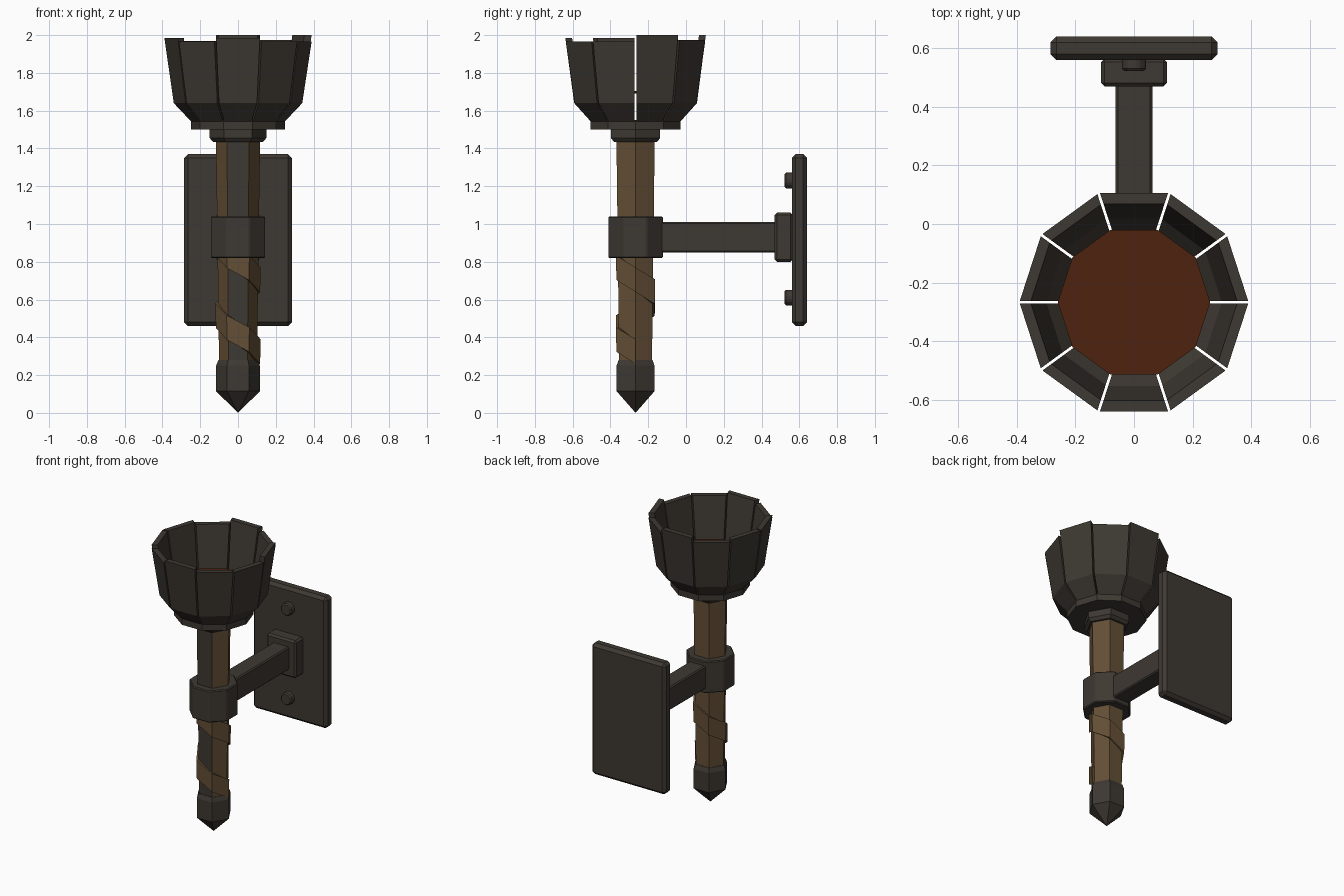
import bpy
import bmesh
from math import sin, cos, tan, pi, radians
from mathutils import Matrix

cube = bpy.data.objects.get("Cube")
if cube:
    bpy.data.objects.remove(cube)

AXIS_Y = -0.267


def material(name, rgb):
    m = bpy.data.materials.new(name)
    m.use_nodes = True
    m.diffuse_color = (*rgb, 1)
    m.node_tree.nodes["Principled BSDF"].inputs["Base Color"].default_value = (*rgb, 1)
    return m


IRON = material("dark_iron", (0.048, 0.040, 0.032))
WOOD = material("brown_wood", (0.127, 0.078, 0.036))
EMBER = material("ember_rust", (0.075, 0.016, 0.004))


def finish(name, bm, mats, y=AXIS_Y, bevel=0):
    bmesh.ops.recalc_face_normals(bm, faces=bm.faces)
    mesh = bpy.data.meshes.new(name)
    bm.to_mesh(mesh)
    bm.free()
    obj = bpy.data.objects.new(name, mesh)
    obj.location.y = y
    bpy.context.collection.objects.link(obj)
    for m in mats:
        mesh.materials.append(m)
    if bevel:
        mod = obj.modifiers.new("bevel", "BEVEL")
        mod.width = bevel
        mod.segments = 1
    return obj


def lathe(name, sides, profile, mat, turn=0.0, bevel=0):
    """Faceted solid from (radius, z) rings, closed at both ends."""
    bm = bmesh.new()
    rings = []
    for r, z in profile:
        angles = [turn + 2 * pi * i / sides for i in range(sides)]
        rings.append([bm.verts.new((r * cos(a), r * sin(a), z)) for a in angles])
    for low, high in zip(rings, rings[1:]):
        for i in range(sides):
            j = (i + 1) % sides
            bm.faces.new((low[i], low[j], high[j], high[i]))
    bm.faces.new(rings[0])
    bm.faces.new(rings[-1])
    bmesh.ops.remove_doubles(bm, verts=bm.verts, dist=0.0005)
    return finish(name, bm, [mat], bevel=bevel)


def box(name, size, y, z, bevel):
    bm = bmesh.new()
    bmesh.ops.create_cube(bm, size=1)
    bmesh.ops.scale(bm, vec=size, verts=bm.verts)
    bmesh.ops.translate(bm, vec=(0, 0, z), verts=bm.verts)
    return finish(name, bm, [IRON], y, bevel)


# Wooden handle, with its front facet in iron
handle = lathe("handle", 6, [(0.1, 0.25), (0.117, 1.45)], WOOD)
handle.data.materials.append(IRON)
for face in handle.data.polygons:
    if face.normal.y < -0.9:
        face.material_index = 1

# Pointed pommel, clamp around the handle, collar and base of the cup
lathe("pommel", 6, [(0.0, 0.0), (0.116, 0.115), (0.116, 0.25), (0.104, 0.28)], IRON)
lathe("clamp", 8, [(0.156, 0.82), (0.156, 1.04)], IRON, pi / 8, 0.006)
lathe("collar", 6, [(0.132, 1.435), (0.15, 1.455), (0.15, 1.51)], IRON)
lathe("cup_base", 10, [(0.25, 1.5), (0.25, 1.55)], IRON)
lathe("ember_bed", 10, [(0.26, 1.69), (0.26, 1.705)], EMBER)

# Strap spiralling down the lower handle
bm = bmesh.new()
sections = []
for deg in range(-180, 361, 60):
    a = radians(deg)
    z = 0.80 - 0.38 * (deg + 90) / 360
    ring = []
    for r, dz in ((0.095, -0.065), (0.117, -0.065), (0.120, 0.065), (0.095, 0.065)):
        ring.append(bm.verts.new((r * cos(a), r * sin(a), z + dz)))
    sections.append(ring)
for p, q in zip(sections, sections[1:]):
    for i in range(4):
        j = (i + 1) % 4
        bm.faces.new((p[i], p[j], q[j], q[i]))
bm.faces.new(sections[0])
bm.faces.new(sections[-1])
finish("spiral_strap", bm, [WOOD])

# Ten staves of the cup with slightly uneven tops, counted from the front
tops = [1.985, 1.965, 1.965, 2.0, 1.975, 2.0, 1.97, 1.985, 1.985, 1.965]
for k, top in enumerate(tops):
    profile = [(0.235, 1.54), (0.325, 1.64), (0.372, top),
               (0.336, top), (0.285, 1.65), (0.2, 1.545)]
    bm = bmesh.new()
    sides = []
    for s in (-1, 1):
        sides.append([bm.verts.new((d, s * (d * tan(pi / 10) - 0.005), z))
                      for d, z in profile])
    for i in range(6):
        j = (i + 1) % 6
        bm.faces.new((sides[0][i], sides[0][j], sides[1][j], sides[1][i]))
    # Split the bent end outlines into two clean quads
    for side in sides:
        bm.faces.new([side[i] for i in (0, 1, 4, 5)])
        bm.faces.new([side[i] for i in (1, 2, 3, 4)])
    turn = Matrix.Rotation(radians(36 * k - 90), 3, "Z")
    bmesh.ops.rotate(bm, cent=(0, 0, 0), matrix=turn, verts=bm.verts)
    finish(f"cup_stave_{k + 1}", bm, [IRON])

# Bracket arm and wall plate
box("arm", (0.125, 0.62, 0.16), 0.17, 0.93, 0.008)
box("arm_mount", (0.225, 0.095, 0.26), 0.517, 0.93, 0.012)
box("wall_plate", (0.57, 0.08, 0.91), 0.6, 0.915, 0.02)

# Rivets on the wall plate
for name, z in (("upper_rivet", 1.23), ("lower_rivet", 0.61)):
    bm = bmesh.new()
    bmesh.ops.create_cone(bm, cap_ends=True, segments=8, radius1=0.045, radius2=0.045, depth=0.05)
    bmesh.ops.rotate(bm, cent=(0, 0, 0), matrix=Matrix.Rotation(pi / 2, 3, "X")
                     @ Matrix.Rotation(pi / 8, 3, "Z"), verts=bm.verts)
    bmesh.ops.translate(bm, vec=(0, 0, z), verts=bm.verts)
    finish(name, bm, [IRON], 0.547, 0.008)
